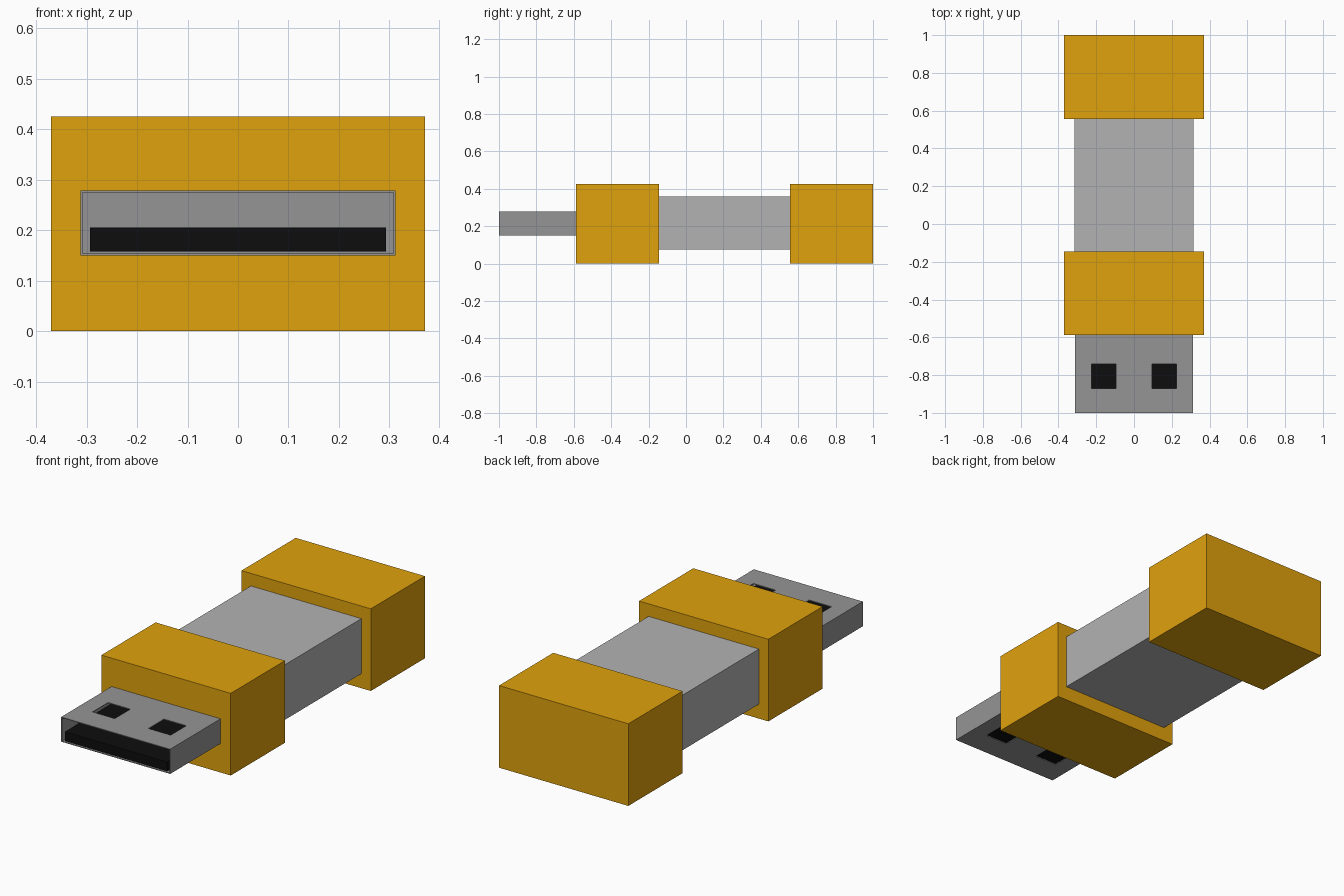
import bpy

if "Cube" in bpy.data.objects:
    bpy.data.objects.remove(bpy.data.objects["Cube"])


def material(name, rgb):
    m = bpy.data.materials.new(name)
    m.diffuse_color = (*rgb, 1)
    m.use_nodes = True
    m.node_tree.nodes["Principled BSDF"].inputs["Base Color"].default_value = m.diffuse_color
    return m


gold = material("gold_plastic", (0.75, 0.36, 0.004))
body_grey = material("body_grey", (0.45, 0.45, 0.45))
metal = material("connector_metal", (0.30, 0.30, 0.30))
black = material("black_plastic", (0.004, 0.004, 0.004))


def box(name, x, y, z, mat=None):
    """Box from (min, max) ranges on each axis."""
    ranges = (x, y, z)
    bpy.ops.mesh.primitive_cube_add(size=1, location=[(a + b) / 2 for a, b in ranges])
    ob = bpy.context.object
    ob.name = name
    ob.scale = [b - a for a, b in ranges]
    bpy.ops.object.transform_apply(location=False, rotation=False, scale=True)
    if mat:
        ob.data.materials.append(mat)
    return ob


def cut(target, cutter):
    mod = target.modifiers.new(cutter.name, 'BOOLEAN')
    mod.operation = 'DIFFERENCE'
    mod.solver = 'EXACT'
    mod.object = cutter
    cutter.hide_render = True
    cutter.hide_set(True)


# Body with a gold block at each end
box("body", (-0.316, 0.316), (-0.16, 0.57), (0.075, 0.36), body_grey)
box("front_block", (-0.37, 0.37), (-0.588, -0.145), (0, 0.425), gold)
box("rear_block", (-0.37, 0.37), (0.557, 1.0), (0, 0.425), gold)

# Thin metal connector sleeve, open at the front
sleeve = box("connector_sleeve", (-0.312, 0.312), (-1.0, -0.58), (0.15, 0.278), metal)
cut(sleeve, box("sleeve_cavity", (-0.308, 0.308), (-1.1, -0.592), (0.154, 0.274)))

# Square windows through top and bottom of the sleeve
for side, sx in (("left", -1), ("right", 1)):
    cx = sx * 0.16
    cut(sleeve, box(side + "_window_cutter", (cx - 0.064, cx + 0.064),
                    (-0.87, -0.742), (0.05, 0.4)))

# Black contact tongue inside the sleeve
box("contact_tongue", (-0.293, 0.293), (-0.997, -0.585), (0.158, 0.205), black)
